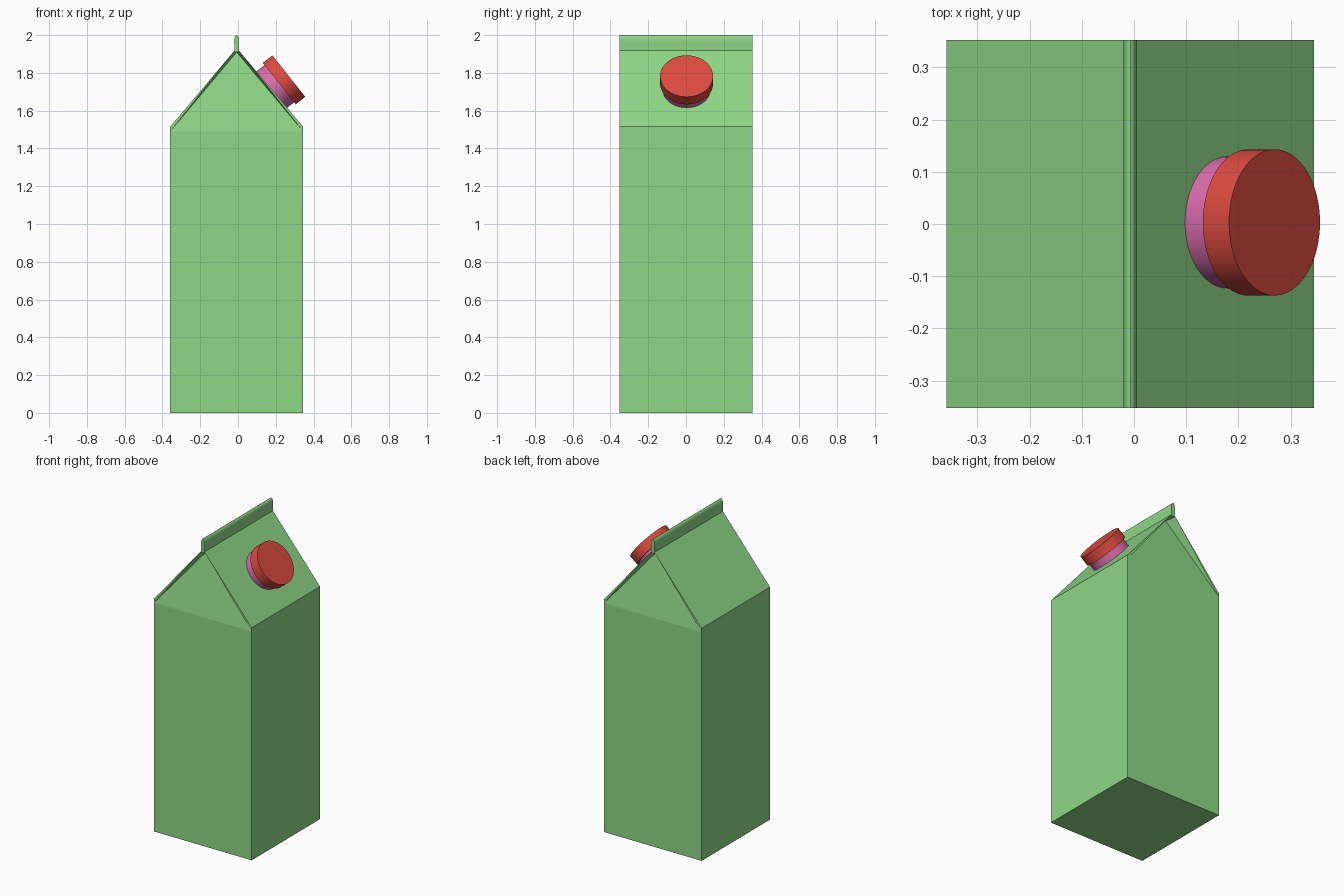
import bpy, bmesh
from math import sin, cos, pi
from mathutils import Vector

if "Cube" in bpy.data.objects:
    bpy.data.objects.remove(bpy.data.objects["Cube"])

CX = -0.007          # centre of the carton in x
W, D = 0.352, 0.352  # half width and depth


def material(name, rgb):
    m = bpy.data.materials.new(name)
    m.diffuse_color = (*rgb, 1)
    m.use_nodes = True
    m.node_tree.nodes["Principled BSDF"].inputs["Base Color"].default_value = m.diffuse_color
    return m


green = material("carton_green", (0.27, 0.68, 0.24))
red = material("cap_red", (0.72, 0.07, 0.05))
pink = material("neck_pink", (0.72, 0.15, 0.42))


def finish(bm, name, mat):
    bmesh.ops.recalc_face_normals(bm, faces=bm.faces)
    me = bpy.data.meshes.new(name)
    bm.to_mesh(me)
    bm.free()
    me.materials.append(mat)
    ob = bpy.data.objects.new(name, me)
    bpy.context.collection.objects.link(ob)
    return ob


# Carton body: walls, folded-in gables and the two roof slopes
EAVE, FOLD, RIDGE, RW = 1.515, 1.49, 1.918, 0.012
bm = bmesh.new()


def vert(x, y, z):
    return bm.verts.new((CX + x, y, z))


ends = []
for s in (-1, 1):
    y = s * D
    base = [vert(i * W, y, 0) for i in (-1, 1)]
    fold = [vert(i * W, y, FOLD) for i in (-1, 1)]
    eave = [vert(i * W, y, EAVE) for i in (-1, 1)]
    ridge = [vert(i * RW, y, RIDGE) for i in (-1, 1)]
    apex = vert(0, s * (D - 0.07), RIDGE - 0.008)
    bm.faces.new((base[0], base[1], fold[1], fold[0]))
    bm.faces.new((fold[0], fold[1], apex))               # recessed gable
    for i in (0, 1):                                      # fold under the roof edge
        bm.faces.new((fold[i], eave[i], ridge[i]))
        bm.faces.new((fold[i], ridge[i], apex))
    bm.faces.new((ridge[0], ridge[1], apex))
    ends.append((base, fold, eave, ridge))
(b0, f0, e0, r0), (b1, f1, e1, r1) = ends
for i in (0, 1):
    bm.faces.new((b0[i], b1[i], f1[i], e1[i], e0[i], f0[i]))
    bm.faces.new((e0[i], e1[i], r1[i], r0[i]))
bm.faces.new((r0[0], r0[1], r1[1], r1[0]))
bm.faces.new((b0[0], b0[1], b1[1], b1[0]))
finish(bm, "carton_body", green)

# Sealed top fin: rounded profile extruded along y
bm = bmesh.new()
prof = [(-0.012, 1.91), (0.012, 1.91), (0.013, 1.965)]
prof += [(0.013 * cos(a), 1.97 + 0.03 * sin(a)) for a in (pi * k / 10 for k in range(11))]
prof.append((-0.013, 1.965))
face = bm.faces.new([vert(x, -D, z) for x, z in prof])
ext = bmesh.ops.extrude_face_region(bm, geom=[face], use_keep_orig=True)
bmesh.ops.translate(bm, vec=(0, 2 * D, 0),
                    verts=[g for g in ext["geom"] if isinstance(g, bmesh.types.BMVert)])
fin = finish(bm, "top_fin", green)

# Spout neck and screw cap, tilted with the right roof slope
TILT = 0.9
axis = Vector((sin(TILT), 0, cos(TILT)))
top = Vector((0.269, 0.003, 1.783))
round_parts = [fin]


def disc(name, radius, t0, t1, mat):
    """Cylinder between depths t0 and t1 below the cap top."""
    bpy.ops.mesh.primitive_cylinder_add(vertices=64, radius=radius, depth=t1 - t0,
                                        location=top - axis * (t0 + t1) / 2,
                                        rotation=(0, TILT, 0))
    ob = bpy.context.object
    ob.name = name
    ob.data.materials.append(mat)
    round_parts.append(ob)


disc("screw_cap", 0.14, 0, 0.064, red)
disc("spout_neck", 0.126, 0.064, 0.135, pink)

for ob in round_parts:
    bpy.ops.object.select_all(action='DESELECT')
    ob.select_set(True)
    bpy.context.view_layer.objects.active = ob
    bpy.ops.object.shade_smooth_by_angle(angle=0.6)
